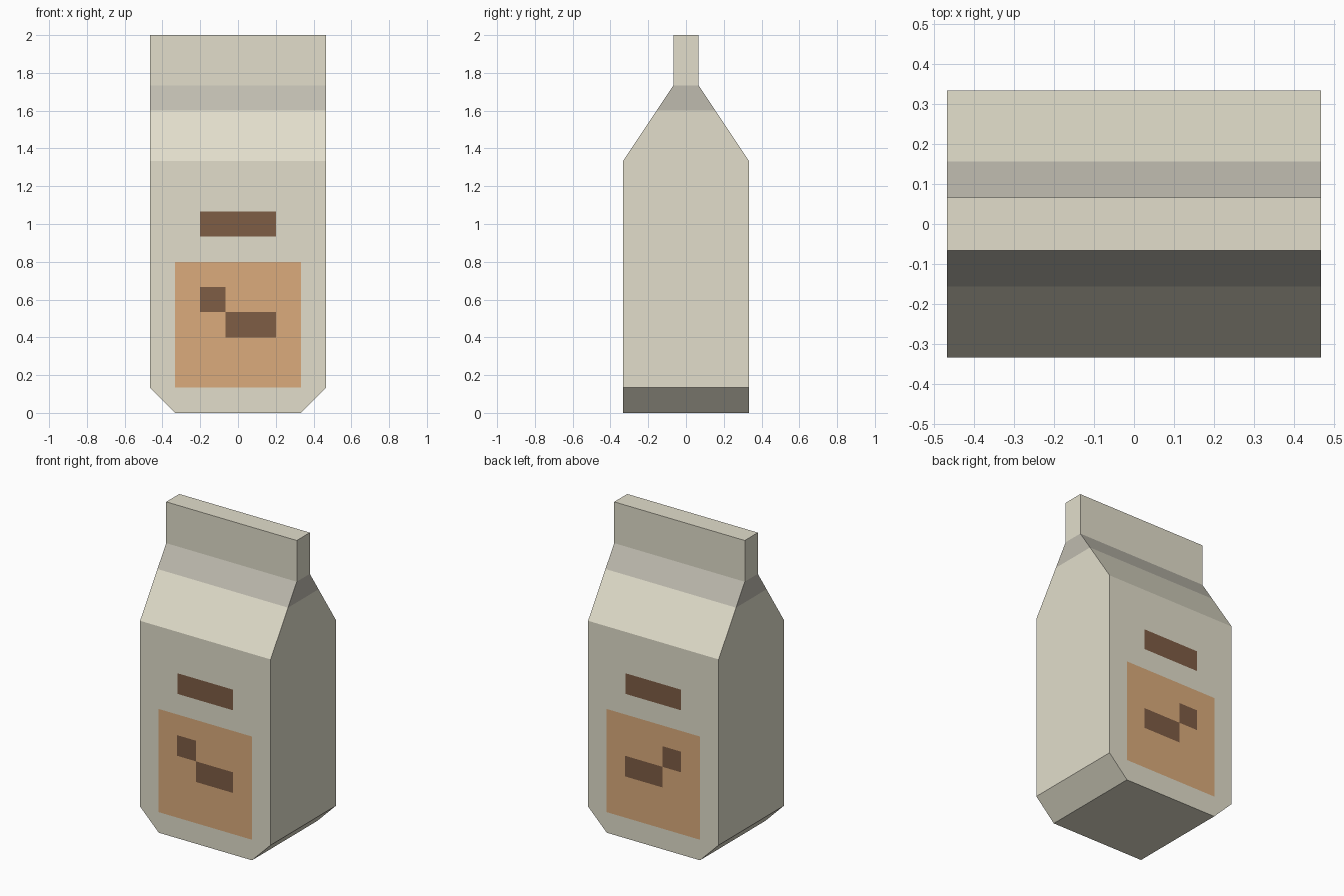
import bpy, bmesh

if "Cube" in bpy.data.objects:
    bpy.data.objects.remove(bpy.data.objects["Cube"])

U = 1 / 15  # base unit of the model


def material(name, rgb):
    mat = bpy.data.materials.new(name)
    mat.diffuse_color = (*rgb, 1)
    mat.use_nodes = True
    mat.node_tree.nodes["Principled BSDF"].inputs["Base Color"].default_value = mat.diffuse_color
    return mat


cream = material("cream_card", (0.76, 0.73, 0.60))
grey = material("grey_card", (0.52, 0.50, 0.43))
tan = material("tan_print", (0.71, 0.41, 0.20))
brown = material("brown_print", (0.21, 0.11, 0.06))


def add_object(name, bm, mat):
    bmesh.ops.recalc_face_normals(bm, faces=bm.faces)
    mesh = bpy.data.meshes.new(name)
    bm.to_mesh(mesh)
    bm.free()
    mesh.materials.append(mat)
    obj = bpy.data.objects.new(name, mesh)
    bpy.context.collection.objects.link(obj)
    return obj


def loft(name, sections, mat, bottom=False, top=False):
    """Join rectangles given as (z, half width, half depth)."""
    bm = bmesh.new()
    rings = [[bm.verts.new((sx * w * U, sy * d * U, z * U))
              for sx, sy in ((-1, -1), (1, -1), (1, 1), (-1, 1))]
             for z, w, d in sections]
    for a, b in zip(rings, rings[1:]):
        for i in range(4):
            j = (i + 1) % 4
            bm.faces.new((a[i], a[j], b[j], b[i]))
    if bottom:
        bm.faces.new(rings[0][::-1])
    if top:
        bm.faces.new(rings[-1])
    obj = add_object(name, bm, mat)
    # open shells: make sure the walls face outwards
    for p in obj.data.polygons:
        if p.normal.dot(p.center - obj.data.vertices[0].co.lerp(
                obj.data.vertices[-2].co, 0.5)) < 0:
            p.flip()
    return obj


def printed_patch(name, x0, x1, z0, z1, lift, mat):
    """Flat patch just off the front wall, mirrored to the back."""
    bm = bmesh.new()
    y = -5 * U - lift
    bm.faces.new([bm.verts.new((x * U, y, z * U))
                  for x, z in ((x0, z0), (x1, z0), (x1, z1), (x0, z1))])
    bm.normal_update()
    if bm.faces[:][0].normal.y > 0:
        bmesh.ops.reverse_faces(bm, faces=bm.faces)
    mesh = bpy.data.meshes.new(name)
    bm.to_mesh(mesh)
    bm.free()
    mesh.materials.append(mat)
    obj = bpy.data.objects.new(name, mesh)
    bpy.context.collection.objects.link(obj)
    mod = obj.modifiers.new("back_copy", 'MIRROR')
    mod.use_axis = (False, True, False)
    mod.use_mirror_merge = False


# Carton: chamfered base and lower roof, grey roof band, top seal
BAND_DEPTH = 1 + 4 * 2 / 6
loft("carton_body", [(0, 5, 5), (2, 7, 5), (20, 7, 5), (24, 7, BAND_DEPTH)],
     cream, bottom=True)
loft("roof_band", [(24, 7, BAND_DEPTH), (26, 7, 1)], grey)
loft("top_seal", [(26, 7, 1), (30, 7, 1)], cream, top=True)

# Printed panel and marks on front and back
printed_patch("label_panel", -5, 5, 2, 12, 0.001, tan)
printed_patch("title_bar", -3, 3, 14, 16, 0.001, brown)
printed_patch("small_mark", -3, -1, 8, 10, 0.002, brown)
printed_patch("long_mark", -1, 3, 6, 8, 0.002, brown)
